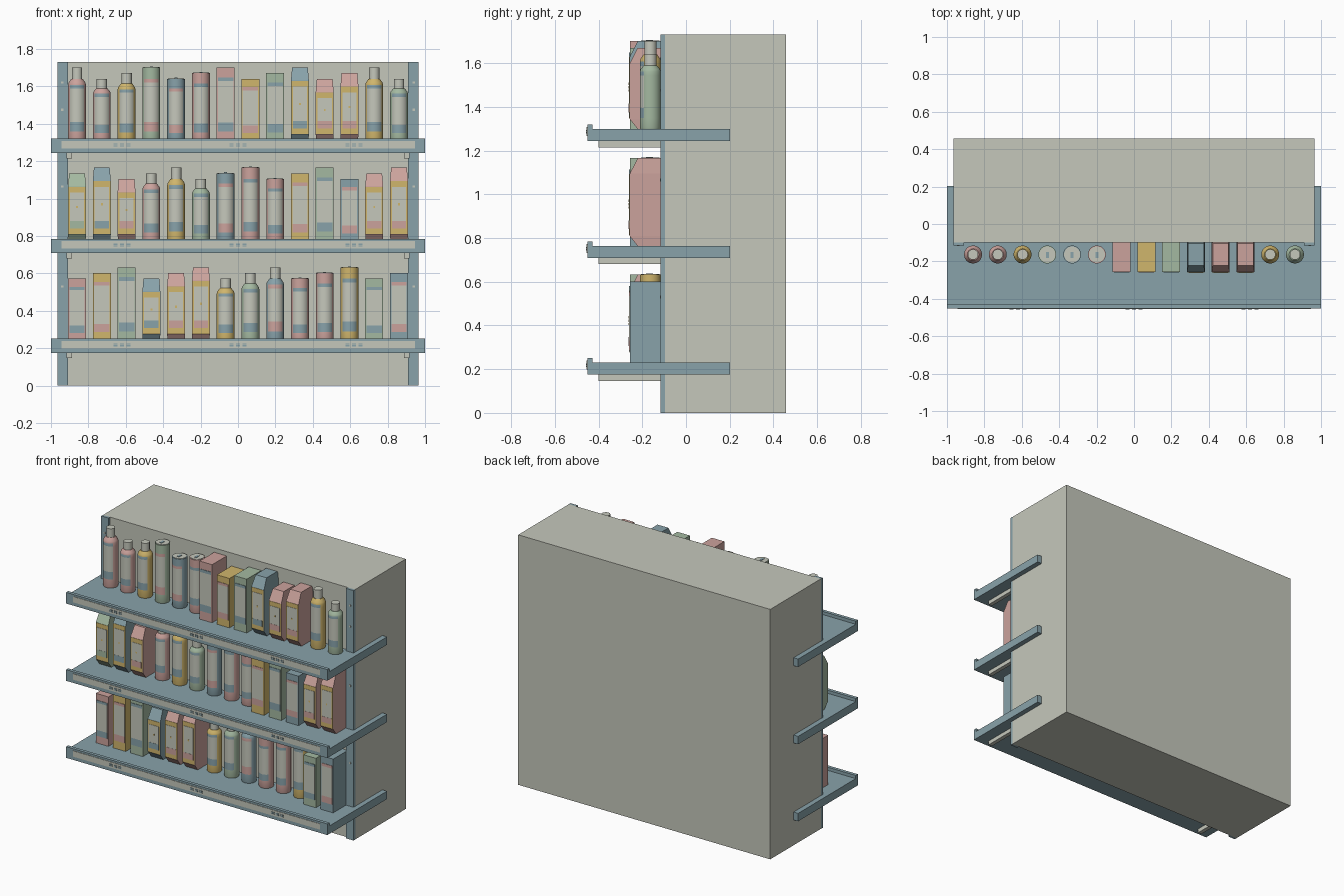
import bpy, bmesh, math

if "Cube" in bpy.data.objects:
    bpy.data.objects.remove(bpy.data.objects["Cube"])


def material(name, rgb):
    m = bpy.data.materials.new(name)
    m.diffuse_color = (*rgb, 1)
    m.use_nodes = True
    m.node_tree.nodes["Principled BSDF"].inputs["Base Color"].default_value = m.diffuse_color
    return m


GREY, BLUE, PINK, YELLOW, GREEN = range(5)
MATS = [material("warm_grey", (.56, .575, .50)), material("slate_blue", (.246, .362, .402)),
        material("dusty_pink", (.60, .365, .335)), material("mustard", (.63, .465, .15)),
        material("sage_green", (.37, .485, .355))]


def finish(name, bm, smooth=False):
    bmesh.ops.recalc_face_normals(bm, faces=bm.faces)
    me = bpy.data.meshes.new(name)
    bm.to_mesh(me)
    bm.free()
    for m in MATS:
        me.materials.append(m)
    ob = bpy.data.objects.new(name, me)
    bpy.context.collection.objects.link(ob)
    if smooth:
        bpy.ops.object.select_all(action='DESELECT')
        ob.select_set(True)
        bpy.context.view_layer.objects.active = ob
        bpy.ops.object.shade_smooth_by_angle(angle=math.radians(35))
    return ob


def loft(bm, rings, mat):
    """Skin closed rings of points; mat is an index or a rule on the face."""
    vs = [[bm.verts.new(p) for p in r] for r in rings]
    n = len(vs[0])
    faces = [bm.faces.new((a[i], a[(i + 1) % n], b[(i + 1) % n], b[i]))
             for a, b in zip(vs, vs[1:]) for i in range(n)]
    faces += [bm.faces.new(vs[0][::-1]), bm.faces.new(vs[-1])]
    for f in faces:
        f.material_index = mat(f) if callable(mat) else mat


def rect(x, y, z, hw, hd):
    return [(x + sx * hw, y + sy * hd, z) for sx, sy in ((-1, -1), (1, -1), (1, 1), (-1, 1))]


def circle(x, y, z, r, n=24):
    return [(x + r * math.cos((i + .5) * math.tau / n), y + r * math.sin((i + .5) * math.tau / n), z)
            for i in range(n)]


def box(bm, x0, x1, y0, y1, z0, z1, mat):
    x, y, hw, hd = (x0 + x1) / 2, (y0 + y1) / 2, (x1 - x0) / 2, (y1 - y0) / 2
    loft(bm, [rect(x, y, z0, hw, hd), rect(x, y, z1, hw, hd)], mat)


def block(name, *args):
    bm = bmesh.new()
    box(bm, *args)
    finish(name, bm)


PY = -.163   # depth line of the products
R = .048     # product half width


def carton(x, z, h, col, acc):
    bm = bmesh.new()
    loft(bm, [rect(x, PY, z, R, .094), rect(x, PY, z + h, R, .094)], col)
    for a, b, m in ((.15, .27, acc), (.27, .82, GREY), (.82, .87, acc)):
        box(bm, x - .041, x + .041, PY - .097, PY - .093, z + a * h, z + b * h, m)
    finish("carton", bm)


def pouch(x, z, h, col, acc):
    bm = bmesh.new()
    loft(bm, [rect(x, PY, z, .045, .058), rect(x, PY, z + .045, R, .094),
              rect(x, PY, z + h - .07, R, .094), rect(x, PY, z + h, .042, .058)], col)
    lo, hi = z + .047, z + h - .072
    box(bm, x - .046, x + .046, PY - .096, PY - .093, lo, hi, YELLOW)
    box(bm, x - .038, x + .038, PY - .098, PY - .095, lo + .06, hi - .03, GREY)
    box(bm, x - .038, x + .038, PY - .099, PY - .095, lo + .03, lo + .07, col)
    box(bm, x - .005, x + .005, PY - .099, PY - .095, z + .5 * h, z + .53 * h, YELLOW)
    finish("pouch", bm)


def front_label(x, z, h, col, acc, top):
    """Bands of label colour on the front arc only."""
    def rule(f):
        c = f.calc_center_median()
        t = (c.z - z) / h
        if len(f.verts) > 4 or abs(c.x - x) > .041 or c.y > PY:
            return col
        if .28 < t < top:
            return GREY
        return acc if .15 < t < .28 or top < t < top + .05 else col
    return rule


def bottle(x, z, h, col, acc):
    bm = bmesh.new()
    prof = ((0, .046), (.02, R), (.15, R), (.28, R), (.72, R), (.77, R), (.80, .045), (.85, .031))
    loft(bm, [circle(x, PY, z + t * h, r) for t, r in prof], front_label(x, z, h, col, acc, .72))
    loft(bm, [circle(x, PY, z + t * h, .028) for t in (.84, 1)], GREY)
    finish("bottle", bm, True)


def can(x, z, h, col, acc):
    bm = bmesh.new()
    prof = ((0, .046), (.015, R), (.15, R), (.28, R), (.80, R), (.85, R), (1, R))
    loft(bm, [circle(x, PY, z + t * h, r) for t, r in prof], front_label(x, z, h, col, acc, .80))
    # grey lid with pull tab
    loft(bm, [circle(x, PY, z + h + dz, .043) for dz in (-.002, .003)], GREY)
    box(bm, x - .008, x + .008, PY - .02, PY + .012, z + h, z + h + .006, BLUE)
    finish("can", bm, True)


# Back cabinet and uprights
block("cabinet", -.965, .965, -.098, .457, 0, 1.73, GREY)
for s in (-1, 1):
    a, b = sorted((s * .91, s * .966))
    block("upright", a, b, -.116, -.096, 0, 1.73, BLUE)
    bm = bmesh.new()
    for z in (.53, 1.065, 1.475, 1.62):
        box(bm, s * .94 - .006, s * .94 + .006, -.118, -.115, z - .006, z + .006, GREY)
    finish("upright_slots", bm)

# Shelves with lip, price strip, marks and brackets, then the goods on them
MAKERS = (carton, pouch, bottle, can)
COLOURS = (PINK, YELLOW, GREEN, BLUE, PINK)
for s, top in enumerate((.23, .763, 1.298)):
    bm = bmesh.new()
    box(bm, -1, 1, -.45, .202, top - .055, top, BLUE)
    box(bm, -1, 1, -.451, -.428, top - .055, top + .022, BLUE)
    finish("shelf", bm)
    bm = bmesh.new()
    box(bm, -.945, .945, -.454, -.450, top - .031, top + .009, GREY)
    for c in (-.62, 0, .62):
        for d in (-.035, 0, .035):
            for e in (-.005, .005):
                box(bm, c + d - .011, c + d + .011, -.457, -.453,
                    top - .012 + e - .003, top - .012 + e + .003, BLUE)
    finish("price_strip", bm)
    for x in (-.902, .902):
        block("shelf_bracket", x - .014, x + .014, -.40, -.09, top - .083, top - .054, GREY)
    for i in range(14):
        kind = (i // 3 + s) % 4
        col = COLOURS[(i + 2 * s) % 5]
        acc = {PINK: BLUE, YELLOW: PINK if kind == 0 else BLUE,
               GREEN: PINK if kind == 3 else BLUE, BLUE: PINK}[col]
        MAKERS[kind](-.8605 + .1324 * i, top, .342 + .03 * ((i + s) % 3), col, acc)
